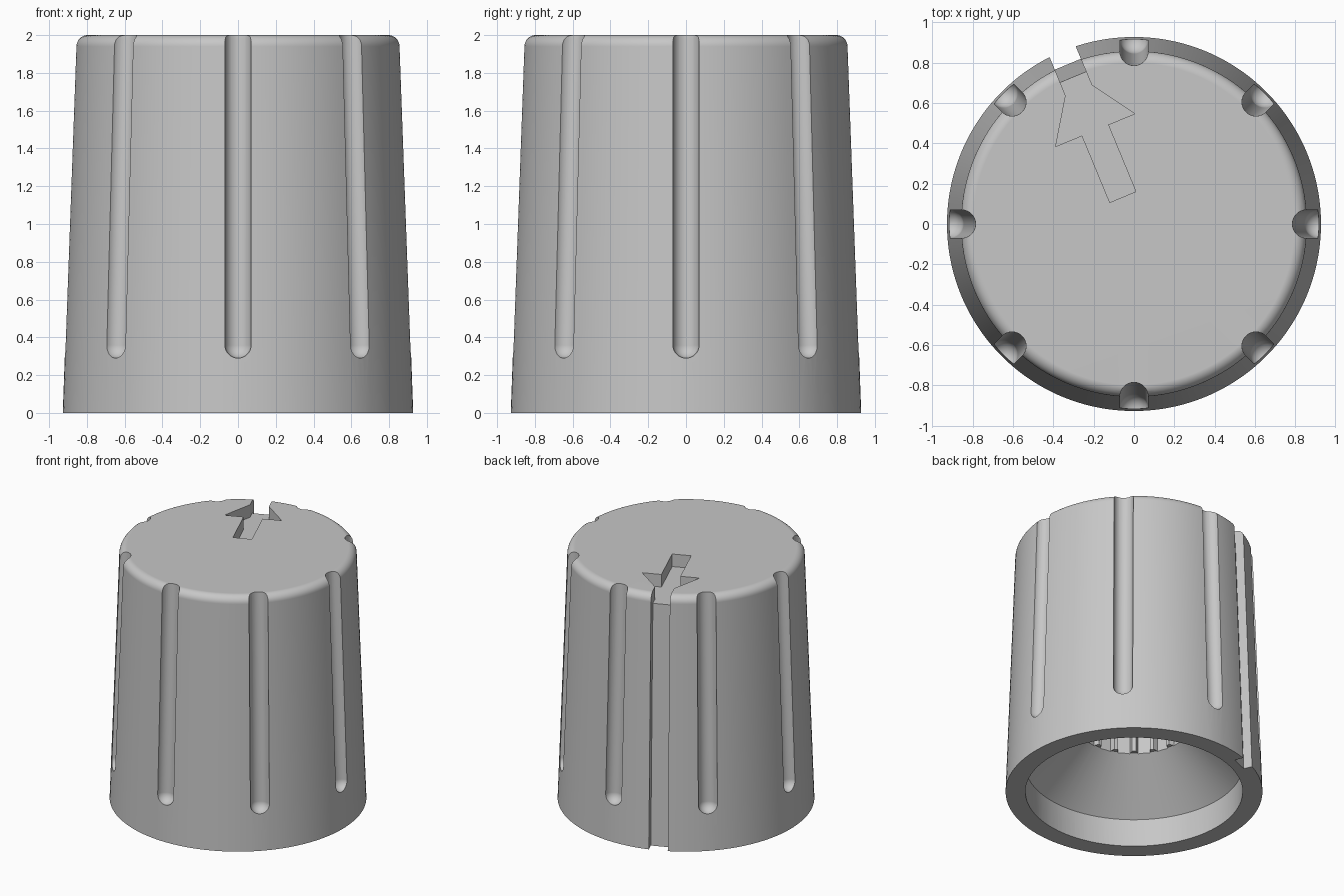
import bpy, bmesh, math
from mathutils import Matrix, Vector

cube = bpy.data.objects.get("Cube")
if cube:
    bpy.data.objects.remove(cube, do_unlink=True)

R_BASE, SLOPE, HEIGHT = 0.928, 0.036, 2.0
FILLET, GROOVE_R, SLOT_HALF = 0.06, 0.07, 0.07
POINTER = math.radians(112.5)
SEGMENTS = 128

grey = bpy.data.materials.new("plain grey")
grey.use_nodes = True
grey.diffuse_color = (0.57, 0.57, 0.57, 1)
grey.node_tree.nodes["Principled BSDF"].inputs["Base Color"].default_value = (0.57, 0.57, 0.57, 1)


def finish(name, bm, matrix=Matrix()):
    bmesh.ops.remove_doubles(bm, verts=bm.verts, dist=1e-5)
    bmesh.ops.recalc_face_normals(bm, faces=bm.faces)
    bm.transform(matrix)
    mesh = bpy.data.meshes.new(name)
    bm.to_mesh(mesh)
    bm.free()
    obj = bpy.data.objects.new(name, mesh)
    bpy.context.collection.objects.link(obj)
    mesh.materials.append(grey)
    return obj


def lathe(name, profile, steps, matrix=Matrix()):
    """Solid of revolution from (radius, z) points that start and end on the axis."""
    bm = bmesh.new()
    verts = [bm.verts.new((r, 0, z)) for r, z in profile]
    edges = [bm.edges.new(pair) for pair in zip(verts, verts[1:])]
    bmesh.ops.spin(bm, geom=verts + edges, cent=(0, 0, 0), axis=(0, 0, 1),
                   angle=math.tau, steps=steps, use_merge=True)
    return finish(name, bm, matrix)


def prism(name, points, offset, matrix=Matrix()):
    """Closed outline of 3D points pushed along offset."""
    bm = bmesh.new()
    face = bm.faces.new([bm.verts.new(p) for p in points])
    new = bmesh.ops.extrude_face_region(bm, geom=[face], use_keep_orig=True)["geom"]
    bmesh.ops.translate(bm, vec=Vector(offset),
                        verts=[g for g in new if isinstance(g, bmesh.types.BMVert)])
    return finish(name, bm, matrix)


def cut(body, cutter):
    cutter.hide_render = True
    mod = body.modifiers.new("cut", "BOOLEAN")
    mod.operation, mod.solver, mod.object = "DIFFERENCE", "MANIFOLD", cutter
    bpy.context.view_layer.objects.active = body
    bpy.ops.object.modifier_apply(modifier=mod.name)
    bpy.data.objects.remove(cutter, do_unlink=True)


# Tapered body with a rounded top edge
half_step = Matrix.Rotation(math.pi / SEGMENTS, 4, "Z")
profile = [(0, 0), (R_BASE, 0)]
z_fillet = HEIGHT - FILLET
r_fillet = R_BASE - SLOPE * z_fillet
for i in range(9):
    a = math.radians(90) * i / 8
    profile.append((r_fillet - FILLET + FILLET * math.cos(a), z_fillet + FILLET * math.sin(a)))
profile.append((0, HEIGHT))
knob = lathe("knob_body", profile, SEGMENTS, half_step)

# Eight grip grooves that follow the taper, round at the lower end
capsule = [(GROOVE_R * math.sin(math.radians(a)), -GROOVE_R * math.cos(math.radians(a)))
           for a in range(0, 91, 10)] + [(GROOVE_R, 1.9), (0, 1.9)]
Z_GROOVE = 0.36
for i in range(8):
    place = (Matrix.Rotation(math.tau * i / 8, 4, "Z")
             @ Matrix.Translation((R_BASE - SLOPE * Z_GROOVE, 0, Z_GROOVE))
             @ Matrix.Rotation(-math.atan(SLOPE), 4, "Y"))
    cut(knob, lathe("groove_cutter", capsule, 32, place))

# Hollow underside: straight lip, then a cone up to the shaft hole
cut(knob, lathe("cavity_cutter",
                [(0, -0.1), (0.785, -0.1), (0.785, 0.22), (0.41, 0.56), (0, 0.56)],
                SEGMENTS, half_step))

# Splined shaft hole
TEETH = 18
outline = []
for i in range(TEETH):
    for step, r in ((-0.3, 0.415), (0.3, 0.415), (0.4, 0.38), (0.6, 0.38)):
        a = math.tau * (i + step) / TEETH
        outline.append((r * math.cos(a), r * math.sin(a), 0.45))
cut(knob, prism("shaft_hole_cutter", outline, (0, 0, 1.2)))

# Pointer slot down the side, its floor parallel to the taper
turn = Matrix.Rotation(POINTER, 4, "Z")
floor = R_BASE - 0.07
slot = [(floor + SLOPE * 0.1, -0.1), (1.1, -0.1), (1.1, 2.1), (floor - SLOPE * 2.1, 2.1)]
cut(knob, prism("slot_cutter", [(u, -SLOT_HALF, z) for u, z in slot],
                (0, 2 * SLOT_HALF, 0), turn))

# Arrow recess in the top, opening into the slot
half = [(0.145, SLOT_HALF), (0.504, SLOT_HALF), (0.504, 0.212), (0.718, SLOT_HALF), (1.0, SLOT_HALF)]
arrow = half + [(u, -v) for u, v in reversed(half)]
cut(knob, prism("arrow_cutter", [(u, v, HEIGHT - 0.1) for u, v in arrow], (0, 0, 0.3), turn))

# Smooth the round surfaces, keep the cut edges crisp
bpy.ops.object.select_all(action="DESELECT")
knob.select_set(True)
bpy.context.view_layer.objects.active = knob
bpy.ops.object.shade_smooth_by_angle(angle=math.radians(30))
weighted = knob.modifiers.new("weighted normals", "WEIGHTED_NORMAL")
weighted.keep_sharp = True
